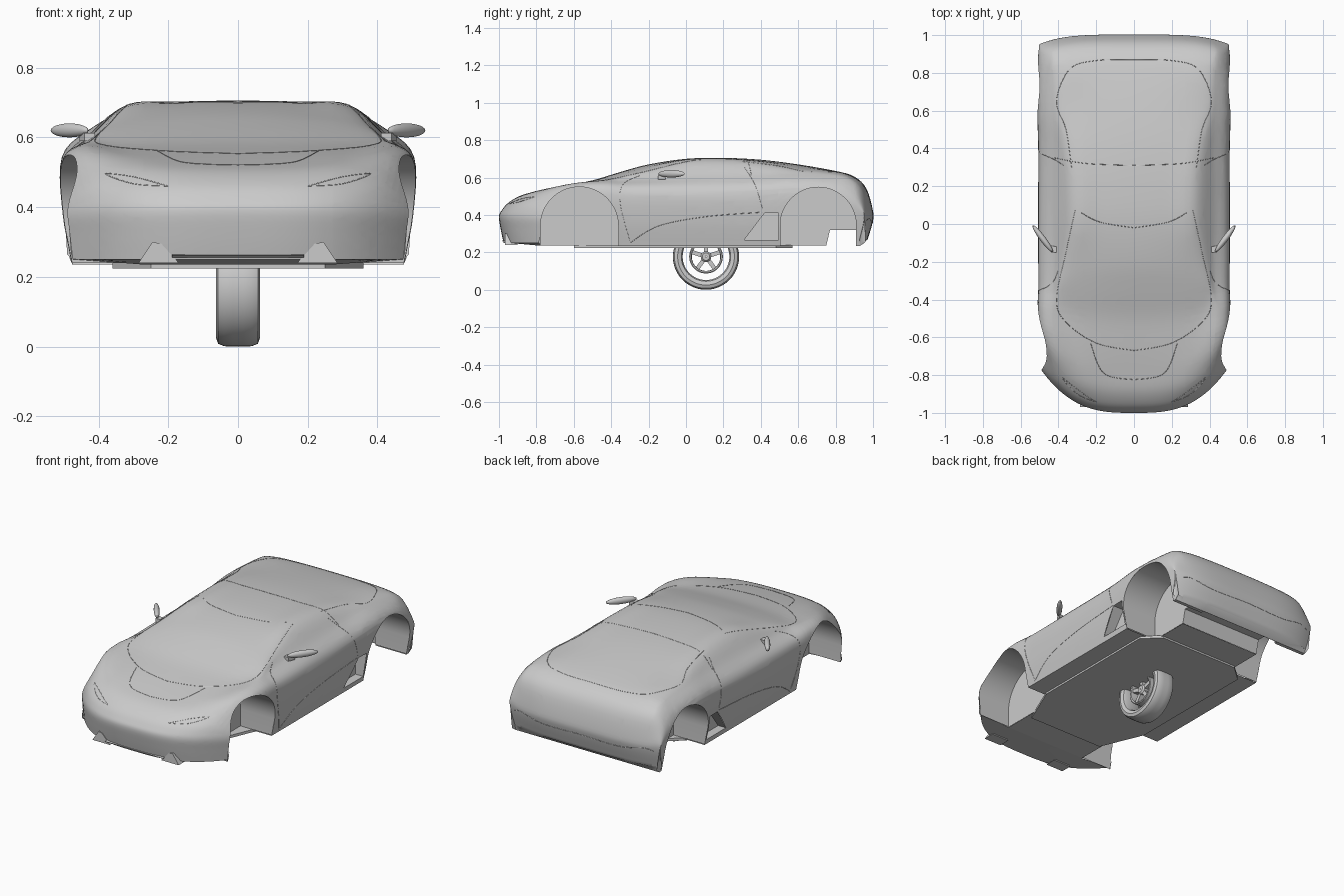
import bpy, bmesh, math
from mathutils import Vector, Matrix
from mathutils.bvhtree import BVHTree

old = bpy.data.objects.get("Cube")
if old:
    bpy.data.objects.remove(old, do_unlink=True)

grey = bpy.data.materials.new("plain_grey")
grey.use_nodes = True
grey.diffuse_color = (0.6, 0.6, 0.6, 1)
grey.node_tree.nodes["Principled BSDF"].inputs["Base Color"].default_value = (0.6, 0.6, 0.6, 1)


def finish(bm, name):
    """Turn a bmesh into a linked grey object."""
    bmesh.ops.remove_doubles(bm, verts=bm.verts[:], dist=1e-5)
    bmesh.ops.recalc_face_normals(bm, faces=bm.faces[:])
    mesh = bpy.data.meshes.new(name)
    bm.to_mesh(mesh)
    bm.free()
    mesh.materials.append(grey)
    ob = bpy.data.objects.new(name, mesh)
    bpy.context.collection.objects.link(ob)
    return ob


def smooth(ob):
    bpy.ops.object.select_all(action='DESELECT')
    ob.select_set(True)
    bpy.context.view_layer.objects.active = ob
    bpy.ops.object.shade_smooth_by_angle(angle=math.radians(35))


def spline(pts, steps):
    """Smooth curve through control tuples of any dimension."""
    out = []
    for i in range(len(pts) - 1):
        a, b, c, d = pts[max(i - 1, 0)], pts[i], pts[i + 1], pts[min(i + 2, len(pts) - 1)]
        for k in range(steps):
            t = k / steps
            out.append(tuple(
                q + t / 2 * (r - p + t * (2 * p - 5 * q + 4 * r - s + t * (3 * (q - r) + s - p)))
                for p, q, r, s in zip(a, b, c, d)))
    return out + [tuple(pts[-1])]


def loft(name, rings, wrap=False):
    """Skin closed rings of points, capped unless wrapped round."""
    bm = bmesh.new()
    rows = [[bm.verts.new(p) for p in ring] for ring in rings]
    n = len(rows[0])
    for a, b in list(zip(rows, rows[1:])) + ([(rows[-1], rows[0])] if wrap else []):
        for i in range(n):
            j = (i + 1) % n
            bm.faces.new((a[i], a[j], b[j], b[i]))
    if not wrap:
        bm.faces.new(rows[0])
        bm.faces.new(rows[-1])
    return finish(bm, name)


def prism(name, pts, lo, hi, axis):
    """Extrude an outline (y, z) along X, (x, z) along Y or (x, y) along Z."""
    place = {'X': lambda a, b, h: (h, a, b), 'Y': lambda a, b, h: (a, h, b),
             'Z': lambda a, b, h: (a, b, h)}[axis]
    return loft(name, [[place(a, b, h) for a, b in pts] for h in (lo, hi)])


# Body stations: y, centre z, roof edge x z, belt x z, shoulder x z
def flat(y, z, w):
    return (y, z, 0.3, z, 0.42, z, w, z)


middle = [
    (-1, .39, .3, .385, .42, .38, .5, .37),
    (-.985, .425, .3, .425, .42, .42, .5, .4),
    (-.95, .465, .3, .465, .42, .46, .505, .42),
    (-.88, .505, .3, .51, .43, .5, .505, .45),
    (-.78, .53, .3, .54, .44, .545, .505, .49),
    (-.66, .555, .32, .56, .45, .57, .505, .52),
    (-.5, .585, .36, .58, .45, .58, .505, .53),
    (-.35, .63, .38, .61, .43, .585, .5, .53),
    (-.2, .67, .35, .645, .42, .595, .5, .53),
    (0, .7, .32, .688, .42, .605, .5, .53),
    (.2, .705, .32, .693, .42, .61, .5, .53),
    (.4, .695, .335, .678, .42, .615, .5, .535),
    (.6, .67, .36, .65, .43, .62, .505, .545),
    (.8, .635, .36, .63, .44, .605, .505, .53),
    (.9, .605, .38, .6, .45, .58, .505, .5),
    (.965, .54, .38, .54, .45, .525, .5, .47),
]
stations = ([flat(-.975, .25, .49), flat(-.99, .32, .495)] + middle
            + [flat(1, .42, .495), flat(.998, .36, .49), flat(.97, .265, .485)])


def section(s):
    y, zc, rx, rz, bx, bz, w, wz = s
    half = [(0, zc), (rx * .55, zc + (rz - zc) * .25), (rx, rz), (bx, bz), (w, wz),
            (w, min(.38, wz - .006)), (.475, .235)]
    curve = spline([(-x, z) for x, z in half[:0:-1]] + half, 5)
    ring = []
    for i, (x, z) in enumerate(curve):
        # sill ends stay behind the bumpers so the floor never folds
        yy = min(max(y, -.975), .97) if i in (0, len(curve) - 1) else y
        u = abs(x) / .5
        nose = .24 * max(0, (-.3 - yy) / .7) * u ** 3
        tail = .05 * max(0, (yy - .4) / .6) * u ** 4
        ring.append((x, yy + nose - tail, z))
    return ring


body = loft("body_shell", [section(s) for s in spline(stations, 4)])
shell = bmesh.new()
shell.from_mesh(body.data)
tree = BVHTree.FromBMesh(shell)


# Openings are cut from the shell plane by plane
def inside(face, planes):
    c = face.calc_center_median()
    return all((c - co).dot(no) > 0 for co, no in planes)


def cut_opening(outline, lo, hi):
    """Remove the shell within a convex anticlockwise (y, z) outline and an x range."""
    planes = [(Vector((lo, 0, 0)), Vector((1, 0, 0))), (Vector((hi, 0, 0)), Vector((-1, 0, 0)))]
    for a, b in zip(outline, outline[1:] + outline[:1]):
        planes.append((Vector((0, *a)), Vector((0, a[1] - b[1], b[0] - a[0])).normalized()))
    for k, (co, no) in enumerate(planes):
        faces = [f for f in shell.faces if inside(f, planes[:k])]
        edges = list({e for f in faces for e in f.edges})
        verts = list({v for f in faces for v in f.verts})
        bmesh.ops.bisect_plane(shell, geom=verts + edges + faces, dist=1e-5, plane_co=co, plane_no=no)
    gone = [f for f in shell.faces if inside(f, planes)]
    bmesh.ops.delete(shell, geom=gone, context='FACES')


def skin_x(y, z):
    hit = tree.ray_cast(Vector((2, y, z)), Vector((-1, 0, 0)))[0]
    return hit.x if hit else .47


def liner(name, path, inner, wall, side):
    """Line an opening from an inner wall out to the skin."""
    bm = bmesh.new()
    a = [bm.verts.new((side * inner, y, z)) for y, z in path]
    b = [bm.verts.new((side * skin_x(y, z), y, z)) for y, z in path]
    for i in range(len(path) - 1):
        bm.faces.new((a[i], a[i + 1], b[i + 1], b[i]))
    bm.faces.new([bm.verts.new((side * inner, y, z)) for y, z in wall])
    smooth(finish(bm, name))


def arc(y, z, r):
    return [(y + r * math.cos(math.pi * k / 28), z + r * math.sin(math.pi * k / 28)) for k in range(29)]


def drop(pts, z):
    """Extend an arc straight down at both ends."""
    return [(pts[0][0], z)] + pts + [(pts[-1][0], z)]


front, rear = arc(-.57, .342, .208), arc(.707, .345, .203)
intake = [(.31, .265), (.495, .265), (.495, .41), (.42, .41)]
bay = [(.93, .236), (.92, .32), (.77, .32), (.75, .236)]
for side, label in ((1, "left"), (-1, "right")):
    for outline, inner in ((drop(front, .1), .27), (drop(rear, .1), .27), (intake, .43)):
        cut_opening(outline, *sorted((side * inner, side * .7)))
    liner("front_wheel_well_" + label, drop(front, .24), .27, drop(front, .236), side)
    liner("rear_wheel_well_" + label, drop(rear, .24), .27,
          [(.91, .32)] + rear + [(.504, .236), (.75, .236), (.77, .32)], side)
    liner("side_intake_" + label, intake + intake[:1], .43, intake, side)

# Open bay under the tail
cut_opening([(.75, .1), (.93, .1)] + bay, -.27, .27)
bm = bmesh.new()
edges = [[bm.verts.new((x, y, z)) for x in (-.27, .27)] for y, z in bay]
for p, q in zip(edges, edges[1:]):
    bm.faces.new((p[0], p[1], q[1], q[0]))
finish(bm, "tail_bay")
shell.to_mesh(body.data)
shell.free()
smooth(body)

# Floor pan
prism("floor_pan", [(-.25, -.6), (.25, -.6), (.36, -.34), (.36, .48), (.26, .57),
                    (-.26, .57), (-.36, .48), (-.36, -.34)], .224, .24, 'Z')

# Panel seams laid on the shell
rays = {'top': (lambda a, b: (a, b, 2), (0, 0, -1)), 'front': (lambda a, b: (a, -2, b), (0, 1, 0)),
        'side': (lambda a, b: (2, a, b), (-1, 0, 0)), 'back': (lambda a, b: (a, 2, b), (0, -1, 0))}


def seam(name, view, pts):
    start, way = rays[view]
    hits = [tree.ray_cast(Vector(start(*p)), Vector(way))[0] for p in spline(pts, 8)]
    hits = [h for h in hits if h]
    for side, label in ((1, "left"), (-1, "right")):
        cu = bpy.data.curves.new(name, 'CURVE')
        cu.dimensions, cu.bevel_depth, cu.bevel_resolution = '3D', .0015, 0
        line = cu.splines.new('POLY')
        line.points.add(len(hits) - 1)
        for p, h in zip(line.points, hits):
            p.co = (h.x * side, h.y, h.z, 1)
        cu.materials.append(grey)
        bpy.context.collection.objects.link(bpy.data.objects.new(f"{name}_{label}", cu))


seam("windscreen_seam", 'top', [(0, -.67), (.2, -.63), (.36, -.52), (.41, -.4), (.36, -.15), (.31, .08)])
seam("roof_front_seam", 'top', [(0, -.02), (.18, .01), (.28, .06)])
seam("roof_rear_seam", 'top', [(0, .31), (.25, .32), (.42, .35)])
seam("rear_glass_seam", 'top', [(.33, .3), (.36, .5), (.41, .65), (.34, .82), (.2, .865), (0, .87)])
seam("bonnet_seam", 'top', [(.23, -.63), (.16, -.79), (0, -.825)])
seam("headlamp", 'front', [(.2, .46), (.3, .467), (.38, .495), (.3, .487), (.2, .46)])
seam("door_front_seam", 'side', [(-.25, .61), (-.34, .56), (-.35, .45), (-.3, .26)])
seam("door_rear_seam", 'side', [(.31, .66), (.37, .56), (.41, .43)])
seam("door_crease", 'side', [(-.3, .25), (-.15, .34), (.1, .39), (.41, .415)])
seam("rear_bumper_seam", 'back', [(0, .36), (.25, .355), (.4, .38), (.46, .37)])

# Front splitter bar, bumper fins and door mirrors
prism("splitter_bar", [(-.975, .255), (-.985, .262), (-.9, .27)], -.19, .19, 'X')
for side, label in ((1, "left"), (-1, "right")):
    prism("bumper_fin_" + label, [(side * x, z) for x, z in
          ((.17, .24), (.22, .295), (.245, .3), (.285, .24))], -.968, -.9, 'Y')
    bm = bmesh.new()
    turn = Matrix.Rotation(side * math.radians(53), 4, 'Z')
    bmesh.ops.create_uvsphere(bm, u_segments=20, v_segments=12, radius=1, matrix=(
        Matrix.Translation((side * .483, -.078, .62)) @ turn @ Matrix.Diagonal((.088, .016, .02, 1))))
    smooth(finish(bm, "door_mirror_" + label))
    prism("mirror_stalk_" + label, [(side * x, y) for x, y in
          ((.41, -.15), (.44, -.15), (.455, -.11), (.41, -.12))], .59, .612, 'Z')

# Single wheel under the middle of the floor
hub = Vector((0, .107, .177))


def lathe(name, half):
    """Revolve a mirrored (x, radius) outline about the axle."""
    ring = half + [(-x, r) for x, r in half[::-1]]
    turns = [2 * math.pi * k / 48 for k in range(48)]
    smooth(loft(name, [[hub + Vector((x, r * math.cos(a), r * math.sin(a))) for x, r in ring]
                       for a in turns], wrap=True))


lathe("tyre", [(.04, .125), (.056, .132), (.063, .152), (.057, .169), (.04, .176), (.015, .177)])
lathe("rim", [(.045, .09), (.048, .085), (.045, .078), (.02, .076)])
lathe("hub_cap", [(.044, .004), (.044, .02), (.036, .028)])
for k in range(5):
    bm = bmesh.new()
    spin = Matrix.Rotation(2 * math.pi * k / 5, 4, 'X')
    bmesh.ops.create_cube(bm, size=1, matrix=(Matrix.Translation(hub) @ spin
                          @ Matrix.Translation((0, 0, .05)) @ Matrix.Diagonal((.07, .022, .06, 1))))
    finish(bm, f"spoke_{k + 1}")
